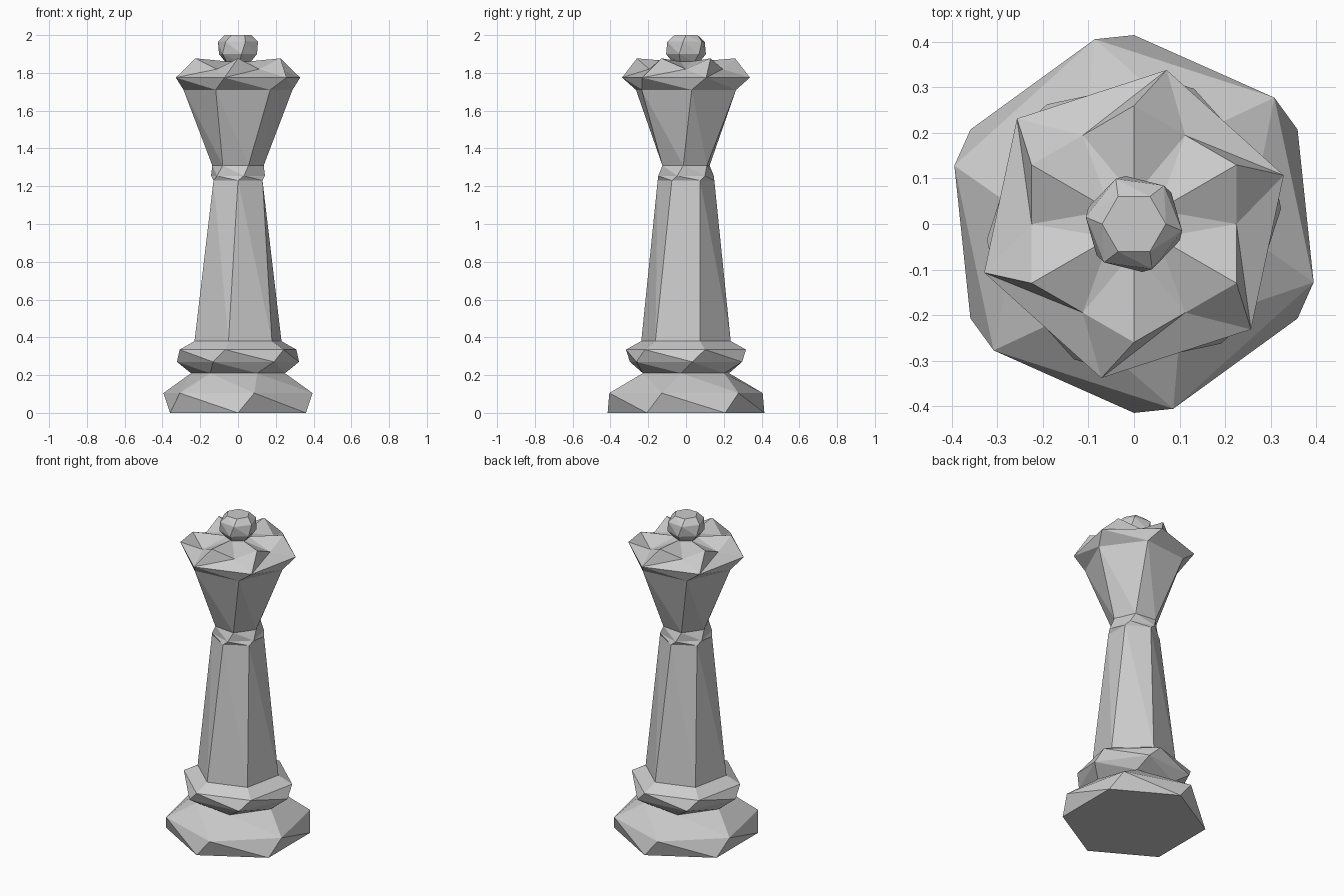
import bpy, bmesh, math

if "Cube" in bpy.data.objects:
    bpy.data.objects.remove(bpy.data.objects["Cube"])


def ring(bm, r, z, deg):
    """Six vertices around the z axis, the first at angle deg."""
    return [bm.verts.new((r * math.cos(math.radians(deg + 60 * k)),
                          r * math.sin(math.radians(deg + 60 * k)), z))
            for k in range(6)]


def bridge(bm, a, b):
    """Join two twisted rings with triangles along the short diagonal."""
    for k in range(6):
        n = (k + 1) % 6
        bm.faces.new((a[k], a[n], b[k]))
        bm.faces.new((a[n], b[n], b[k]))


def loft(bm, rows, cap_top=True):
    rings = [ring(bm, *row) for row in rows]
    for a, b in zip(rings, rings[1:]):
        bridge(bm, a, b)
    bm.faces.new(rings[0][::-1])
    if cap_top:
        bm.faces.new(rings[-1])
    return rings


def finish(bm, name):
    bmesh.ops.recalc_face_normals(bm, faces=bm.faces)
    mesh = bpy.data.meshes.new(name)
    bm.to_mesh(mesh)
    bm.free()
    bpy.context.collection.objects.link(bpy.data.objects.new(name, mesh))


# Simple twisted parts: rows of radius, height, angle
parts = {
    "base": [(0.415, 0, 30), (0.415, 0.105, 42), (0.25, 0.21, 54)],
    "lower_collar": [(0.25, 0.21, 54), (0.325, 0.27, 66),
                     (0.325, 0.335, 78), (0.242, 0.38, 78)],
    "stem": [(0.242, 0.38, 18), (0.15, 1.23, 30)],
    "upper_collar": [(0.15, 1.23, 30), (0.15, 1.255, 42), (0.137, 1.31, 54)],
    "finial_ball": [(0.075, 1.86, -24), (0.107, 1.90, -20),
                    (0.107, 1.965, -8), (0.07, 2.0, 0)],
}
for name, rows in parts.items():
    bm = bmesh.new()
    loft(bm, rows)
    finish(bm, name)

# Flared cup with the pointed crown on top
bm = bmesh.new()
tips = loft(bm, [(0.137, 1.31, -6), (0.29, 1.71, 6), (0.346, 1.775, 18)],
            cap_top=False)[-1]
peaks = ring(bm, 0.26, 1.877, 30)
valleys = ring(bm, 0.225, 1.82, 60)
inner = ring(bm, 0.06, 1.86, 30)
for k in range(6):
    n = (k + 1) % 6
    bm.faces.new((tips[k], tips[n], valleys[k]))
    bm.faces.new((tips[k], valleys[k], peaks[k]))
    bm.faces.new((tips[n], peaks[n], valleys[k]))
    bm.faces.new((peaks[k], valleys[k], inner[k]))
    bm.faces.new((valleys[k], peaks[n], inner[n]))
    bm.faces.new((valleys[k], inner[n], inner[k]))
bm.faces.new(inner)
finish(bm, "crown")
